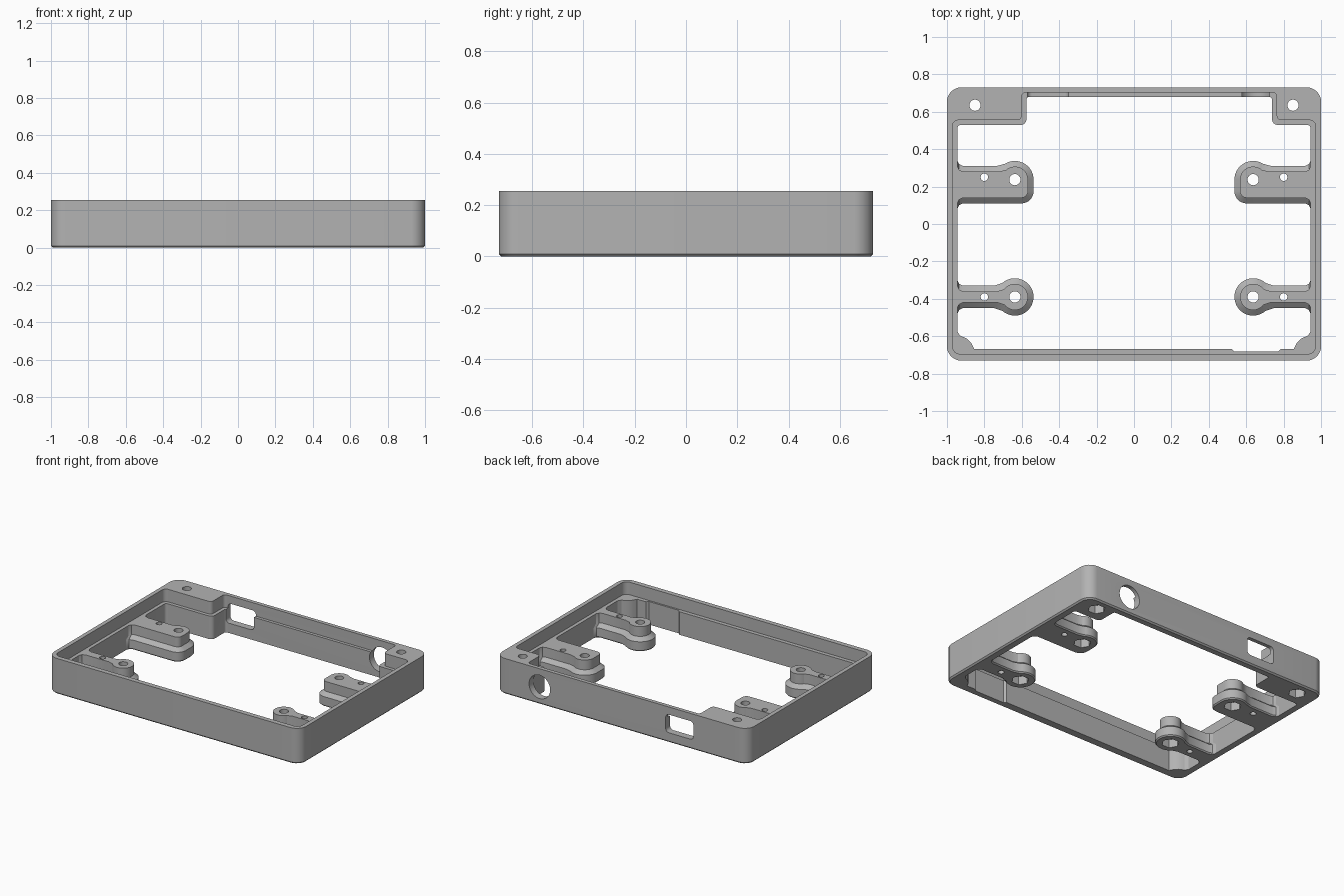
import bpy, bmesh, math
from mathutils import Vector

cube = bpy.data.objects.get("Cube")
if cube:
    bpy.data.objects.remove(cube, do_unlink=True)

HEIGHT, LEDGE = 0.255, 0.165

grey = bpy.data.materials.new("plain_grey")
grey.use_nodes = True
grey.diffuse_color = (0.45, 0.45, 0.45, 1)
grey.node_tree.nodes["Principled BSDF"].inputs["Base Color"].default_value = (0.45, 0.45, 0.45, 1)


def fillet(corners, steps=6):
    """Round each corner (x, y, radius) of a closed outline."""
    out = []
    for i, (x, y, r) in enumerate(corners):
        p = Vector((x, y))
        if r == 0:
            out.append((x, y))
            continue
        a = (Vector(corners[i - 1][:2]) - p).normalized()
        b = (Vector(corners[(i + 1) % len(corners)][:2]) - p).normalized()
        half = a.angle(b) / 2
        centre = p + (a + b).normalized() * (r / math.sin(half))
        start = p + a * (r / math.tan(half)) - centre
        end = p + b * (r / math.tan(half)) - centre
        for k in range(steps + 1):
            t = k / steps
            d = (start * (1 - t) + end * t).normalized()
            out.append(tuple(centre + d * r))
    return out


def circle(x, y, r, n=32):
    return [(x + r * math.cos(2 * math.pi * k / n), y + r * math.sin(2 * math.pi * k / n))
            for k in range(n)]


def box_outline(x0, x1, y0, y1, r):
    return fillet([(x0, y0, r), (x1, y0, r), (x1, y1, r), (x0, y1, r)])


def loft(name, layers):
    """Solid through equal-length outlines, each given as (outline, z)."""
    bm = bmesh.new()
    rings = [[bm.verts.new((x, y, z)) for x, y in pts] for pts, z in layers]
    n = len(rings[0])
    for low, high in zip(rings, rings[1:]):
        for i in range(n):
            j = (i + 1) % n
            bm.faces.new((low[i], low[j], high[j], high[i]))
    bm.faces.new(rings[0][::-1])
    bm.faces.new(rings[-1])
    bmesh.ops.recalc_face_normals(bm, faces=bm.faces)
    mesh = bpy.data.meshes.new(name)
    bm.to_mesh(mesh)
    bm.free()
    mesh.materials.append(grey)
    obj = bpy.data.objects.new(name, mesh)
    bpy.context.collection.objects.link(obj)
    return obj


def prism(outline, z0, z1, facing_back=False):
    obj = loft("cutter", [(outline, z0), (outline, z1)])
    obj.hide_render = True
    if facing_back:
        obj.rotation_euler.x = math.pi / 2
    return obj


def activate(obj):
    bpy.ops.object.select_all(action='DESELECT')
    obj.select_set(True)
    bpy.context.view_layer.objects.active = obj


def cut(obj, cutters):
    bpy.context.view_layer.update()
    activate(obj)
    for c in cutters:
        mod = obj.modifiers.new("cut", 'BOOLEAN')
        mod.operation, mod.solver, mod.object = 'DIFFERENCE', 'EXACT', c
        bpy.ops.object.modifier_apply(modifier=mod.name)
    for c in cutters:
        bpy.data.objects.remove(c, do_unlink=True)
    bpy.ops.object.shade_smooth_by_angle(angle=math.radians(30))


def screw_hole(x, y):
    """Round through hole with a hexagonal nut pocket underneath."""
    return [prism(circle(x, y, 0.03, 24), -0.1, 0.4),
            prism(circle(x, y, 0.058, 6), -0.1, 0.06)]


# Outer frame with a fine chamfer along the bottom edge
def outer(d):
    return box_outline(-1 + d, 1 - d, -0.73 + d, 0.73 - d, 0.075 - d)


frame = loft("frame", [(outer(0.01), 0), (outer(0), 0.01), (outer(0), HEIGHT)])

# Lower opening: back corner posts, front corner gussets and a shallow front recess
gusset = [(0.855, -0.667, 0), (0.87, -0.637, 0), (0.895, -0.612, 0),
          (0.93, -0.597, 0), (0.945, -0.573, 0)]
lower = fillet(
    [(-x, y, r) for x, y, r in gusset[::-1]]
    + [(0.52, -0.667, 0), (0.535, -0.682, 0), (0.77, -0.682, 0), (0.785, -0.667, 0)]
    + gusset
    + [(0.945, 0.53, 0.02), (0.738, 0.53, 0.03), (0.738, 0.68, 0.015),
       (-0.575, 0.68, 0.015), (-0.575, 0.53, 0.03), (-0.945, 0.53, 0.02)])

# Wider upper opening, which leaves a ledge all round
upper = fillet([(-0.97, -0.695, 0.04), (0.97, -0.695, 0.04), (0.97, 0.555, 0.03),
                (0.763, 0.555, 0.025), (0.763, 0.702, 0.02), (-0.6, 0.702, 0.02),
                (-0.6, 0.555, 0.025), (-0.97, 0.555, 0.03)])

# Openings, socket windows in the back wall and post holes
cut(frame, [prism(lower, -0.1, 0.2), prism(upper, LEDGE, 0.4),
            prism(box_outline(-0.57, -0.35, 0.07, 0.2, 0.025), -0.8, -0.6, True),
            prism(circle(0.65, 0.125, 0.084, 40), -0.8, -0.6, True)]
    + screw_hole(-0.85, 0.635) + screw_hole(0.85, 0.635))


# Mounting arms: stepped outline, inset by d
def arm_outline(side, cy, y0, y1, squared, d):
    cx, r, wall, flare = 0.637, 0.1 - d, 0.945, 0.03
    top, bottom = y1 - d, y0 + d

    def neck(y):
        a = math.asin(min(0.95, abs(y - cy) / r))
        return a + 0.2, cx + r * math.cos(a) + 0.03

    a0, nx = neck(top)
    pts = [(wall, top + flare), (wall - 0.01, top + 0.01), (wall - flare, top), (nx, top)]
    if squared:
        a1 = math.pi
    else:
        a1, nx = neck(bottom)
        a1 = 2 * math.pi - a1
    pts += [(cx + r * math.cos(a0 + (a1 - a0) * k / 28),
             cy + r * math.sin(a0 + (a1 - a0) * k / 28)) for k in range(29)]
    if squared:
        cr = 0.065 - d
        for k in range(9):
            a = math.pi * (1 + k / 16)
            pts.append((cx - r + cr + cr * math.cos(a), bottom + cr + cr * math.sin(a)))
    else:
        pts.append((nx, bottom))
    pts += [(wall - flare, bottom), (wall - 0.01, bottom - 0.01), (wall, bottom - flare)]
    return [(side * x, y) for x, y in pts]


for side, hand in ((1, "left"), (-1, "right")):
    for row, cy, y0, y1, squared, small_y in (("back", 0.237, 0.11, 0.31, True, 0.25),
                                              ("front", -0.39, -0.45, -0.33, False, -0.39)):
        layers = [(arm_outline(side, cy, y0, y1, squared, d), z)
                  for d, z in ((0.008, 0), (0, 0.008), (0, 0.07), (0.03, 0.095), (0.03, LEDGE))]
        arm = loft(f"{row}_{hand}_arm", layers)
        cut(arm, screw_hole(side * 0.637, cy)
            + [prism(circle(side * 0.8, small_y, 0.02, 20), -0.1, 0.4)])
